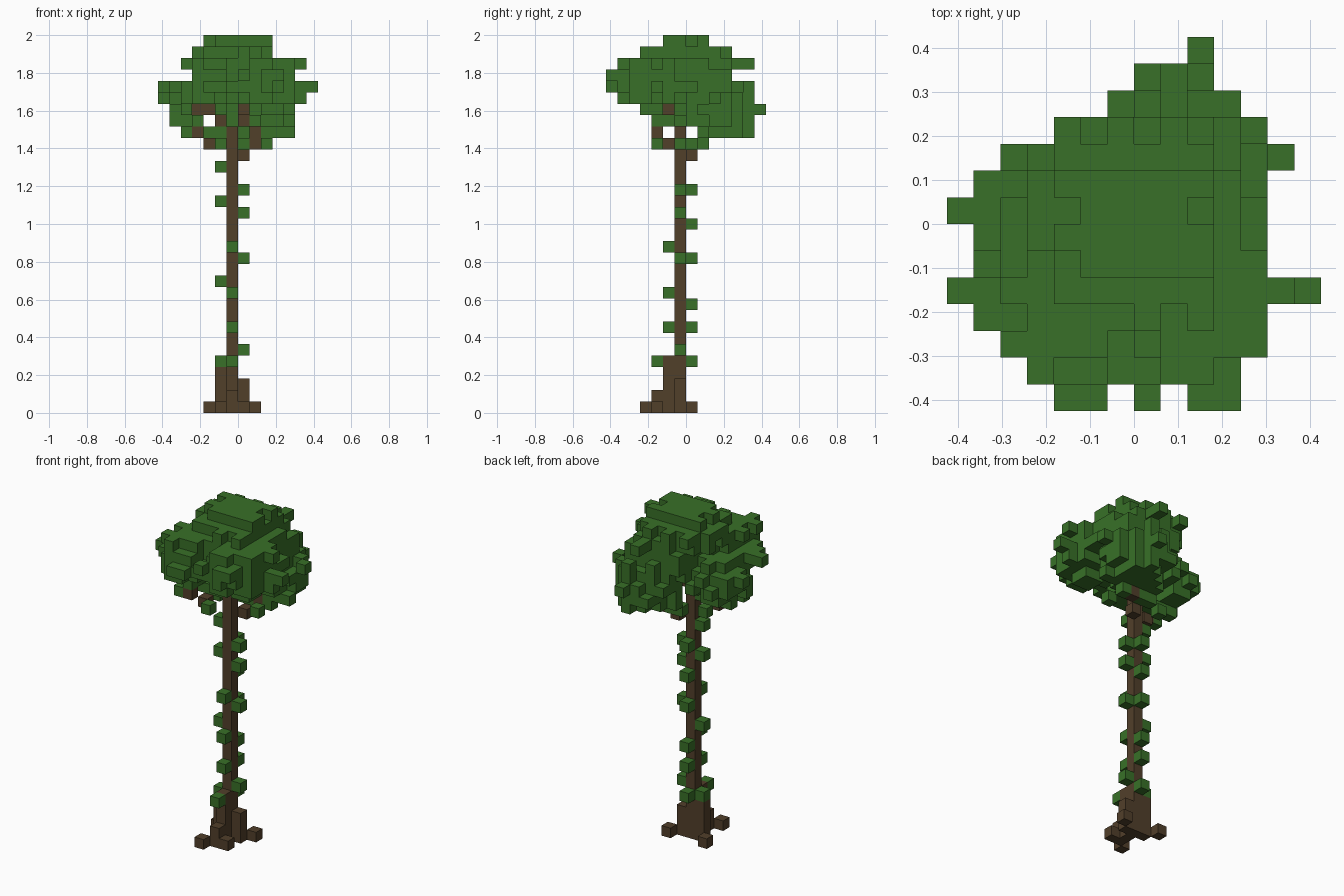
import bpy
import bmesh
import random
from mathutils import Vector

random.seed(4)
V = 2 / 33  # edge of one block

cube = bpy.data.objects.get("Cube")
if cube:
    bpy.data.objects.remove(cube, do_unlink=True)


def material(name, rgb):
    mat = bpy.data.materials.new(name)
    mat.use_nodes = True
    colour = (*rgb, 1)
    mat.diffuse_color = colour
    mat.node_tree.nodes["Principled BSDF"].inputs["Base Color"].default_value = colour
    return mat


bark = material("bark_brown", (0.083, 0.05, 0.023))
leaf = material("leaf_green", (0.04, 0.163, 0.021))

AXES = [Vector(a) for a in ((1, 0, 0), (0, 1, 0), (0, 0, 1))]


def blocks(name, cells, mat):
    """Build the outer skin of a set of grid cells."""
    bm = bmesh.new()
    for cell in sorted(cells):
        centre = Vector(cell) + Vector((0.5, 0.5, 0.5))
        for i, axis in enumerate(AXES):
            for sign in (-1, 1):
                n = axis * sign
                if tuple(int(c + d) for c, d in zip(cell, n)) in cells:
                    continue
                u = AXES[(i + 1) % 3] / 2
                w = AXES[(i + 2) % 3] / 2 * sign
                mid = centre + n / 2
                corners = (mid - u - w, mid + u - w, mid + u + w, mid - u + w)
                bm.faces.new([bm.verts.new(p * V) for p in corners])
    bmesh.ops.remove_doubles(bm, verts=bm.verts, dist=V / 100)
    mesh = bpy.data.meshes.new(name)
    bm.to_mesh(mesh)
    bm.free()
    mesh.materials.append(mat)
    obj = bpy.data.objects.new(name, mesh)
    bpy.context.collection.objects.link(obj)


def column(x, y, height):
    return {(x, y, z) for z in range(height)}


# Trunk with its thick foot
trunk = column(-1, -1, 25) | column(-1, -2, 5) | column(-2, -1, 4)
trunk |= column(0, -1, 3) | column(-1, -3, 2)
blocks("trunk", trunk, bark)

# Roots spreading on the ground
blocks("roots", {(-2, -4, 0), (0, -3, 0), (1, 0, 0), (-3, 0, 0)}, bark)

# Branches: the low front ones stay bare on their left side
bare = {(-3, -2, 23), (-4, -3, 24), (0, -2, 26)}
branches = bare | {(0, 0, 22), (1, 1, 23), (1, 1, 24), (0, -1, 25),
                   (-2, -1, 25), (-3, -1, 26), (-4, -1, 26)}
blocks("branches", branches, bark)

# Small leaf blocks climbing each side of the trunk, by height
climbers = {
    (-1, -2): (7, 10, 14),
    (-1, 0): (4, 7, 9, 13, 16, 19),
    (0, -1): (5, 13, 17, 19),
    (-2, -1): (4, 11, 18, 21),
    (-1, -3): (4,),
}
vines = {(x, y, z) for (x, y), heights in climbers.items() for z in heights}
blocks("trunk_leaves", vines, leaf)

# Crown outline: first and last block of each row
BASE = 23
front_rows = [(-3, 2), (-5, 4), (-6, 4), (-6, 4), (-7, 5),
              (-7, 6), (-4, 4), (-5, 5), (-4, 2), (-3, 2)]
side_rows = [(-3, 1), (-3, 5), (-3, 5), (-4, 6), (-6, 5),
             (-7, 5), (-7, 3), (-6, 5), (-4, 3), (-2, 1)]
plan_rows = [(-3, 3), (-4, 3), (-5, 4), (-6, 4), (-7, 6), (-6, 4), (-6, 4),
             (-7, 4), (-6, 4), (-5, 5), (-3, 4), (-1, 3), (0, 2), (2, 2)]


def outline(rows, start):
    return {(a, start + i) for i, (lo, hi) in enumerate(rows)
            for a in range(lo, hi + 1)}


front = outline(front_rows, BASE) - {(-3, 25)}
side = outline(side_rows, BASE) - {(-2, 24), (0, 24)}
plan = outline(plan_rows, -7) - {(-1, -7), (1, -7)}

# Leaf clusters: centre, radii in blocks, and squareness
clusters = [
    ((1.8, 2.5, 25.6), (2.8, 3.1, 2.5), 2),
    ((-4, -0.7, 26.3), (2.7, 2.8, 2), 2),
    ((2.1, -3.6, 28.5), (3, 3.3, 2.7), 2),
    ((-3.4, -4.1, 28.3), (2.8, 2.9, 2.2), 2),
    ((-0.5, -0.4, 30.5), (3.9, 3.7, 2), 2.3),
    ((0.6, 1.1, 28.2), (3.2, 2.8, 2), 3),
    ((-2, -3, 23), (0.5, 0.5, 0.5), 2),
    ((1, -1, 25), (0.5, 0.5, 0.5), 2),
]


def spread(cell):
    return min(sum(abs((c - m) / r) ** power for c, m, r in zip(cell, mid, rad))
               for mid, rad, power in clusters)


wood = trunk | branches
allowed = {}
for x, z in sorted(front):
    for y in range(-7, 7):
        cell = (x, y, z)
        hides_wood = (any((x, b, z) in wood for b in range(y, 7))
                      or any((a, y, z) in bare for a in range(-7, x + 1)))
        if (y, z) in side and (x, y) in plan and not hides_wood:
            allowed[cell] = spread(cell) + random.uniform(-0.2, 0.2)

crown = {c for c, d in allowed.items() if d <= 1}

# Twigs of leaves that reach the outline
for a, b in ((0, 2), (1, 2), (0, 1)):
    best = {}
    for cell, d in allowed.items():
        key = (cell[a], cell[b])
        if key not in best or d < allowed[best[key]]:
            best[key] = cell
    filled = {(c[a], c[b]) for c in crown}
    crown |= {c for key, c in best.items() if key not in filled}
blocks("crown", crown, leaf)
